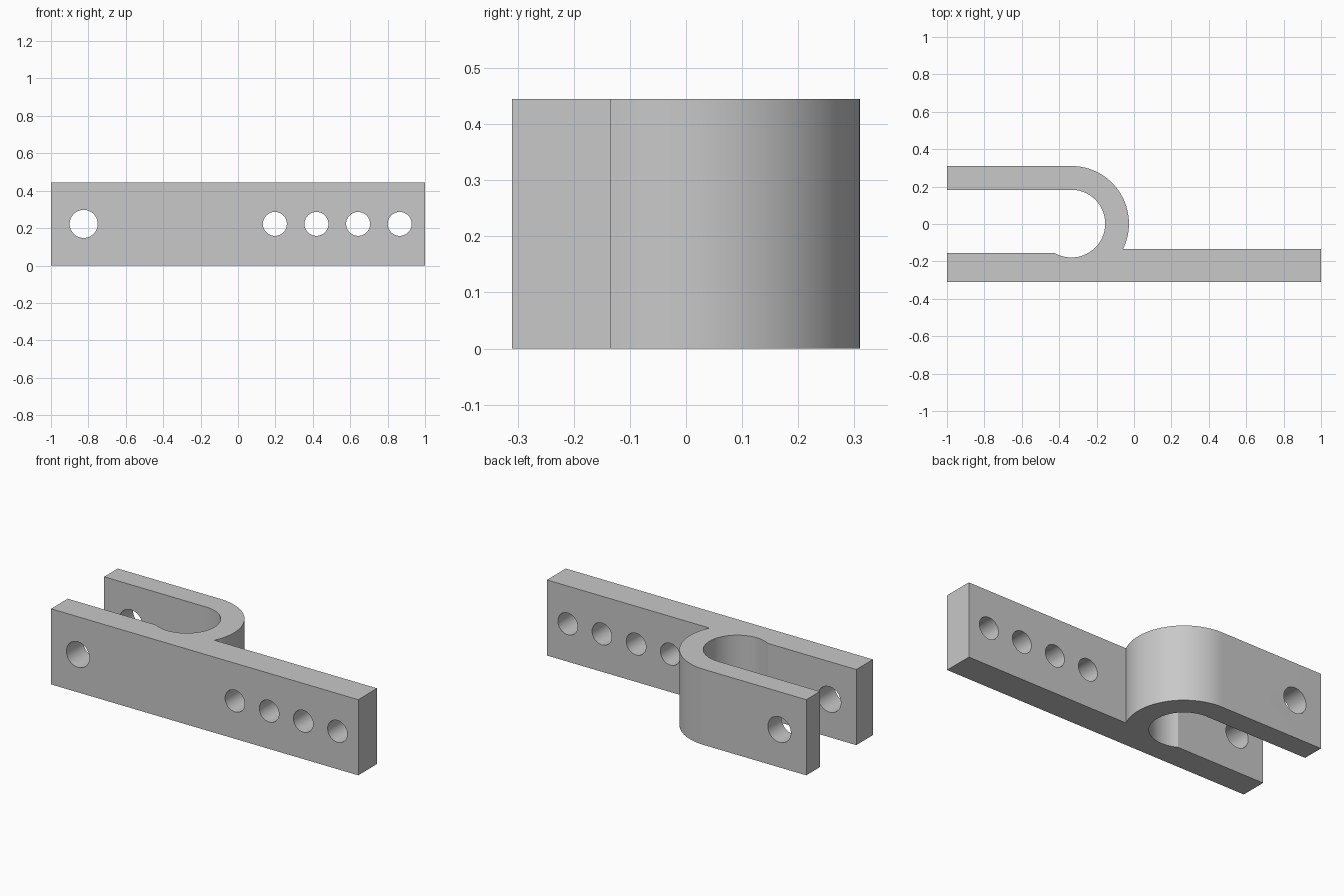
import bpy
import bmesh
from math import sin, cos, asin, pi, radians

cube = bpy.data.objects.get("Cube")
if cube:
    bpy.data.objects.remove(cube, do_unlink=True)

HEIGHT = 0.445
FRONT, BACK = -0.31, 0.31
CX, CY = -0.335, 0.002          # centre of the bend
R_OUT, R_IN = BACK - CY, 0.181
BAR_BACK, SLOT_FRONT = -0.135, -0.155

grey = bpy.data.materials.new("grey_metal")
grey.use_nodes = True
grey.diffuse_color = (0.58, 0.58, 0.58, 1)
grey.node_tree.nodes["Principled BSDF"].inputs["Base Color"].default_value = grey.diffuse_color


def arc(radius, start, end, steps):
    angles = [start + (end - start) * i / steps for i in range(steps + 1)]
    return [(CX + radius * cos(a), CY + radius * sin(a)) for a in angles]


def cylinder_cutter(name, x, radius):
    bpy.ops.mesh.primitive_cylinder_add(vertices=64, radius=radius, depth=2,
                                        location=(x, 0, HEIGHT / 2),
                                        rotation=(pi / 2, 0, 0))
    cutter = bpy.context.object
    cutter.name = name
    cutter.hide_render = True
    return cutter


# Bracket outline: straight bar with a hooked arm, seen from above
outer_end = asin((BAR_BACK - CY) / R_OUT)
inner_end = -pi - asin((SLOT_FRONT - CY) / R_IN)
outline = [(-1, FRONT), (1, FRONT), (1, BAR_BACK)]
outline += arc(R_OUT, outer_end, pi / 2, 48)
outline += [(-1, BACK), (-1, CY + R_IN)]
outline += arc(R_IN, pi / 2, inner_end, 56)
outline += [(-1, SLOT_FRONT)]

# Extrude the outline upward
bm = bmesh.new()
base = bm.faces.new([bm.verts.new((x, y, 0)) for x, y in outline])
top = bmesh.ops.extrude_face_region(bm, geom=[base])["geom"]
bmesh.ops.translate(bm, vec=(0, 0, HEIGHT),
                    verts=[v for v in top if isinstance(v, bmesh.types.BMVert)])
bmesh.ops.recalc_face_normals(bm, faces=bm.faces)
mesh = bpy.data.meshes.new("hook_bracket")
bm.to_mesh(mesh)
bm.free()
bracket = bpy.data.objects.new("hook_bracket", mesh)
bpy.context.collection.objects.link(bracket)
mesh.materials.append(grey)

# Pin hole through both arms, and a row of four bolt holes
cutters = [cylinder_cutter("pin_hole_cutter", -0.825, 0.075)]
for i in range(4):
    cutters.append(cylinder_cutter(f"bolt_hole_cutter_{i + 1}", 0.197 + i * 0.2225, 0.064))

bpy.ops.object.select_all(action="DESELECT")
bracket.select_set(True)
bpy.context.view_layer.objects.active = bracket
for cutter in cutters:
    cutter.data.materials.append(grey)
    mod = bracket.modifiers.new(cutter.name, "BOOLEAN")
    mod.operation = "DIFFERENCE"
    mod.solver = "EXACT"
    mod.object = cutter
    bpy.ops.object.modifier_apply(modifier=mod.name)
for cutter in cutters:
    bpy.data.objects.remove(cutter, do_unlink=True)

bpy.ops.object.shade_smooth_by_angle(angle=radians(25))
